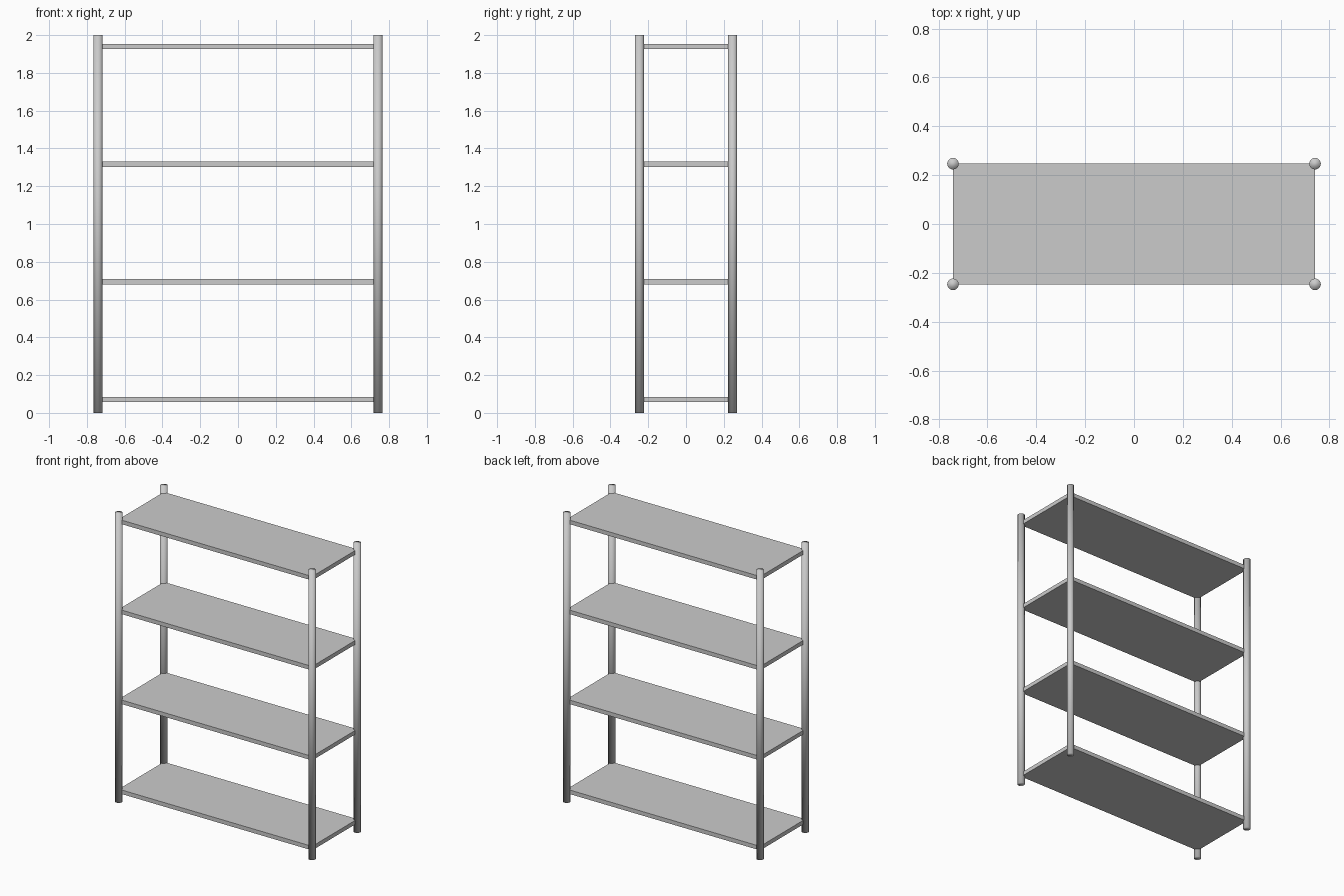
import bpy

if "Cube" in bpy.data.objects:
    bpy.data.objects.remove(bpy.data.objects["Cube"])

POST_X, POST_Y = 0.741, 0.247   # post axes, also the shelf edges
POST_R, HEIGHT = 0.0235, 2.0
SHELF_T = 0.028
SHELF_Z, SHELF_STEP = 0.071, 0.623


def post(name, x, y):
    bpy.ops.mesh.primitive_cylinder_add(vertices=32, radius=POST_R, depth=HEIGHT,
                                        location=(x, y, HEIGHT / 2))
    obj = bpy.context.object
    obj.name = name
    # fully smooth, so the shading runs softly along the length
    bpy.ops.object.shade_smooth()


def shelf(name, z):
    bpy.ops.mesh.primitive_cube_add(size=1, location=(0, 0, z))
    obj = bpy.context.object
    obj.name = name
    obj.scale = (2 * POST_X, 2 * POST_Y, SHELF_T)
    bpy.ops.object.transform_apply(location=False, rotation=False, scale=True)


# four round corner posts
for depth_name, sy in (("front", -1), ("back", 1)):
    for side_name, sx in (("left", -1), ("right", 1)):
        post(f"{depth_name}_{side_name}_post", sx * POST_X, sy * POST_Y)

# four evenly spaced shelf boards
for i, level in enumerate(("bottom", "lower", "upper", "top")):
    shelf(f"{level}_shelf", SHELF_Z + i * SHELF_STEP)
